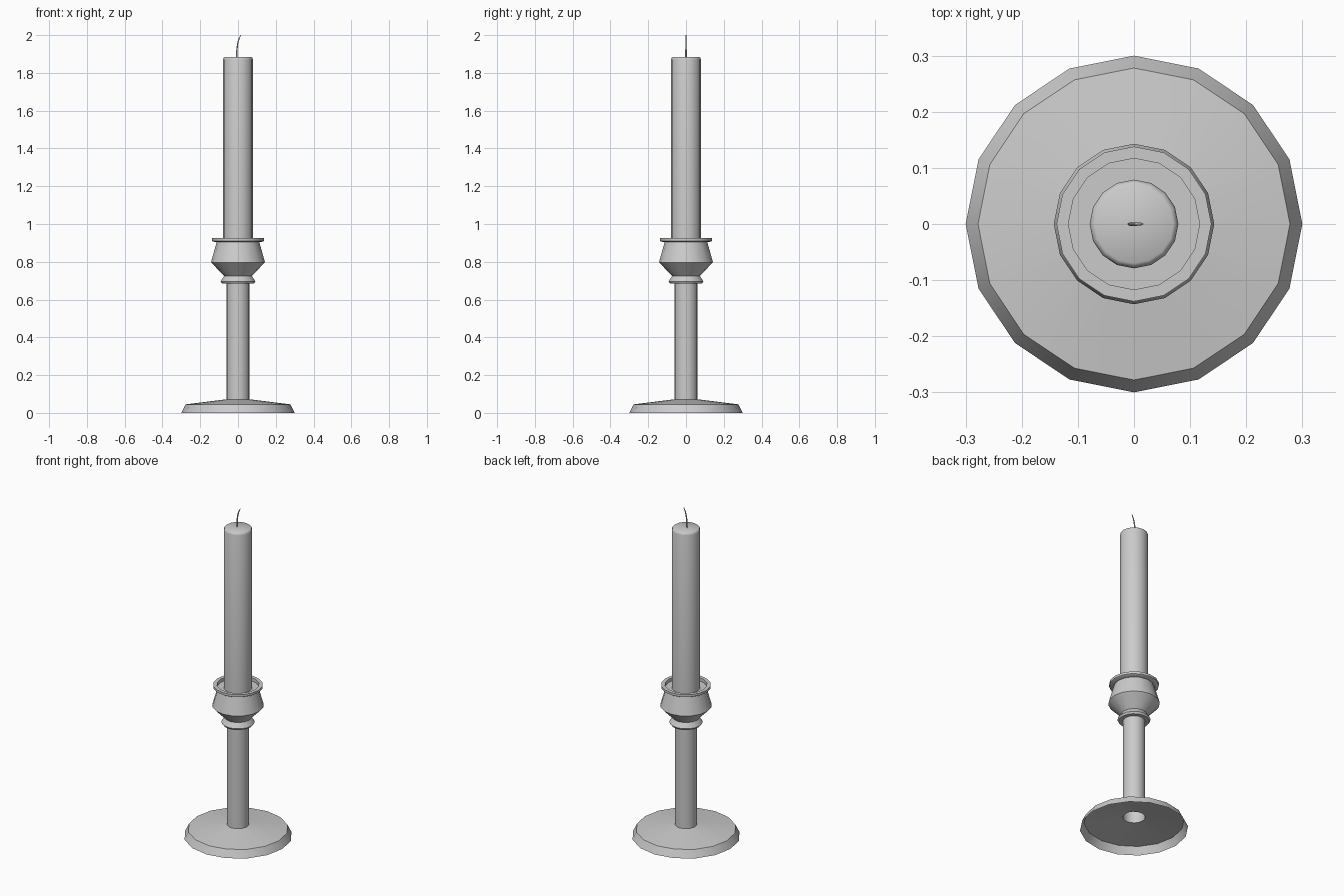
import bpy, bmesh, math

if "Cube" in bpy.data.objects:
    bpy.data.objects.remove(bpy.data.objects["Cube"])

SIDES = 16


def lathe(name, profile, smooth=30):
    """Spin (radius, z) points, listed bottom to top, round z."""
    bm = bmesh.new()
    verts = [bm.verts.new((r, 0, z)) for r, z in profile]
    edges = [bm.edges.new(pair) for pair in zip(verts, verts[1:])]
    bmesh.ops.spin(bm, geom=verts + edges, cent=(0, 0, 0), axis=(0, 0, 1),
                   angle=math.tau, steps=SIDES)
    bmesh.ops.remove_doubles(bm, verts=bm.verts, dist=1e-4)
    bmesh.ops.recalc_face_normals(bm, faces=bm.faces)
    mesh = bpy.data.meshes.new(name)
    bm.to_mesh(mesh)
    bm.free()
    obj = bpy.data.objects.new(name, mesh)
    bpy.context.collection.objects.link(obj)
    bpy.ops.object.select_all(action='DESELECT')
    obj.select_set(True)
    bpy.context.view_layer.objects.active = obj
    bpy.ops.object.shade_smooth_by_angle(angle=math.radians(smooth))
    return obj


# Open-bottomed foot shell, hollow stem, collar, bowl, rim and drip tray
lathe("candle_holder", [
    (0.30, 0.0), (0.278, 0.045), (0.062, 0.072),
    (0.062, 0.685), (0.085, 0.685), (0.092, 0.696), (0.073, 0.725),
    (0.143, 0.797), (0.113, 0.904), (0.132, 0.907), (0.138, 0.911),
    (0.138, 0.925), (0.117, 0.925), (0.117, 0.905), (0.07, 0.905),
])

# Candle with a softened top edge
lathe("candle", [
    (0.079, 0.905), (0.079, 1.870), (0.076, 1.880), (0.070, 1.884),
    (0.0, 1.884),
], smooth=50)

# Tapered, bent wick
curve = bpy.data.curves.new("wick", 'CURVE')
curve.dimensions = '3D'
curve.bevel_depth = 0.004
curve.bevel_resolution = 1
curve.use_fill_caps = True
path = [(-0.007, 1.875, 1.0), (-0.006, 1.92, 1.0), (-0.002, 1.955, 0.9),
        (0.005, 1.98, 0.8), (0.015, 2.0, 0.5)]
spline = curve.splines.new('POLY')
spline.points.add(len(path) - 1)
for point, (x, z, radius) in zip(spline.points, path):
    point.co = (x, 0, z, 1)
    point.radius = radius
wick = bpy.data.objects.new("wick", curve)
bpy.context.collection.objects.link(wick)
